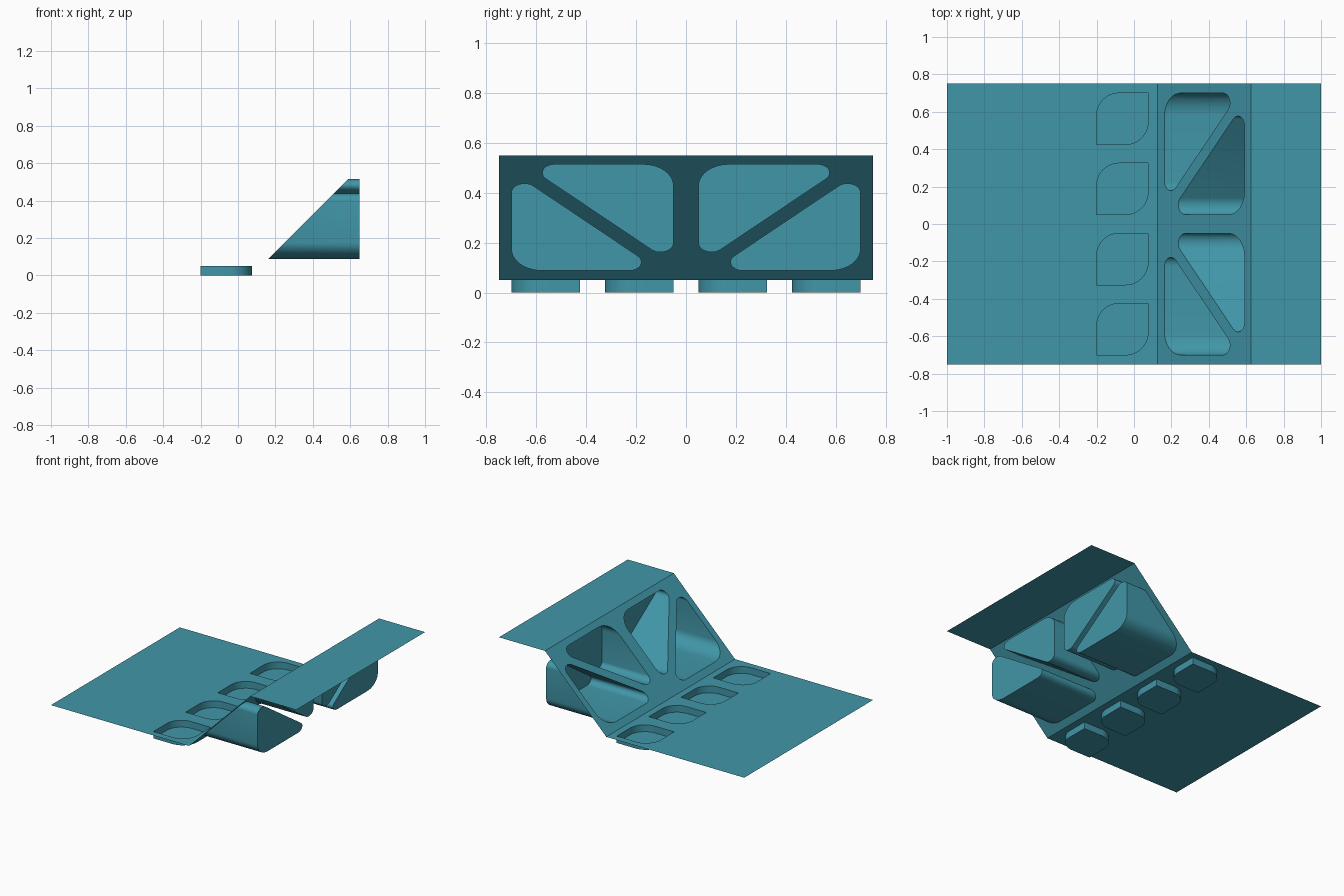
import bpy, bmesh, math
from mathutils import Vector

if "Cube" in bpy.data.objects:
    bpy.data.objects.remove(bpy.data.objects["Cube"])

bm = bmesh.new()
SEG = 10


def rounded(points, cuts):
    """Round polygon corners with arcs; cuts = tangent length per corner (0 = sharp)."""
    out, n = [], len(points)
    for i, (p, t) in enumerate(zip(points, cuts)):
        p = Vector(p)
        if t == 0:
            out.append(p)
            continue
        a = (Vector(points[i - 1]) - p).normalized()
        b = (Vector(points[(i + 1) % n]) - p).normalized()
        half = a.angle(b) / 2
        r = t * math.tan(half)
        c = p + (a + b).normalized() * (t / math.cos(half))
        s, e = p + a * t - c, p + b * t - c
        sweep = s.angle(e)
        for k in range(SEG + 1):
            f = k / SEG
            v = (s * math.sin((1 - f) * sweep) + e * math.sin(f * sweep)) / math.sin(sweep)
            out.append(c + v.normalized() * r)
    return out


def ring(points):
    vs = [bm.verts.new(p) for p in points]
    return vs, [bm.edges.new((vs[i], vs[(i + 1) % len(vs)])) for i in range(len(vs))]


def panel(outline, holes, project, normal):
    """Flat panel with holes, each hole continued into a closed pocket."""
    edges = ring(outline)[1]
    loops = []
    for h in holes:
        vs, es = ring(h)
        loops.append(vs)
        edges += es
    bmesh.ops.triangle_fill(bm, use_beauty=True, use_dissolve=False,
                            edges=edges, normal=normal)
    for vs in loops:
        floor = [bm.verts.new(project(v.co)) for v in vs]
        n = len(vs)
        for i in range(n):
            j = (i + 1) % n
            bm.faces.new((vs[i], vs[j], floor[j], floor[i]))
        bm.faces.new(floor)


def strip(x0, z0, x1, z1):
    return [(x0, -.75, z0), (x1, -.75, z1), (x1, .75, z1), (x0, .75, z0)]


# Lower deck with four shallow leaf-shaped trays
trays = []
for y in (-.70, -.325, .05, .425):
    trays.append(rounded([(-.2, y, .05), (.075, y, .05), (.075, y + .275, .05), (-.2, y + .275, .05)],
                         [0, .12, 0, .12]))
panel(strip(-1, .05, .125, .05), trays, lambda p: (p.x, p.y, 0), (0, 0, 1))

# Sloped panel with mirrored triangular pockets running back to x = 0.65
tris = [[(.05, .515), (.05, .113), (.65, .515)],
        [(.70, .088), (.70, .487), (.105, .088)]]
windows = [rounded([(z + .075, s * y, z) for y, z in t], [.122] * 3)
           for s in (1, -1) for t in tris]
panel(strip(.125, .05, .625, .55), windows, lambda p: (.65, p.y, p.z), (-.7071, 0, .7071))

# Upper deck
bm.faces.new([bm.verts.new(p) for p in strip(.625, .55, 1, .55)])

# Weld the folds and face the sheet upwards
bmesh.ops.remove_doubles(bm, verts=bm.verts, dist=1e-5)
bmesh.ops.recalc_face_normals(bm, faces=bm.faces)
if sum(f.normal.z * f.calc_area() for f in bm.faces) < 0:
    bmesh.ops.reverse_faces(bm, faces=bm.faces)

mesh = bpy.data.meshes.new("folded_pocket_panel")
bm.to_mesh(mesh)
bm.free()
obj = bpy.data.objects.new("folded_pocket_panel", mesh)
bpy.context.collection.objects.link(obj)

mat = bpy.data.materials.new("teal")
mat.diffuse_color = (.053, .305, .392, 1)
mat.use_nodes = True
mat.node_tree.nodes["Principled BSDF"].inputs["Base Color"].default_value = mat.diffuse_color
mesh.materials.append(mat)

bpy.context.view_layer.objects.active = obj
obj.select_set(True)
bpy.ops.object.shade_smooth_by_angle(angle=math.radians(30))
